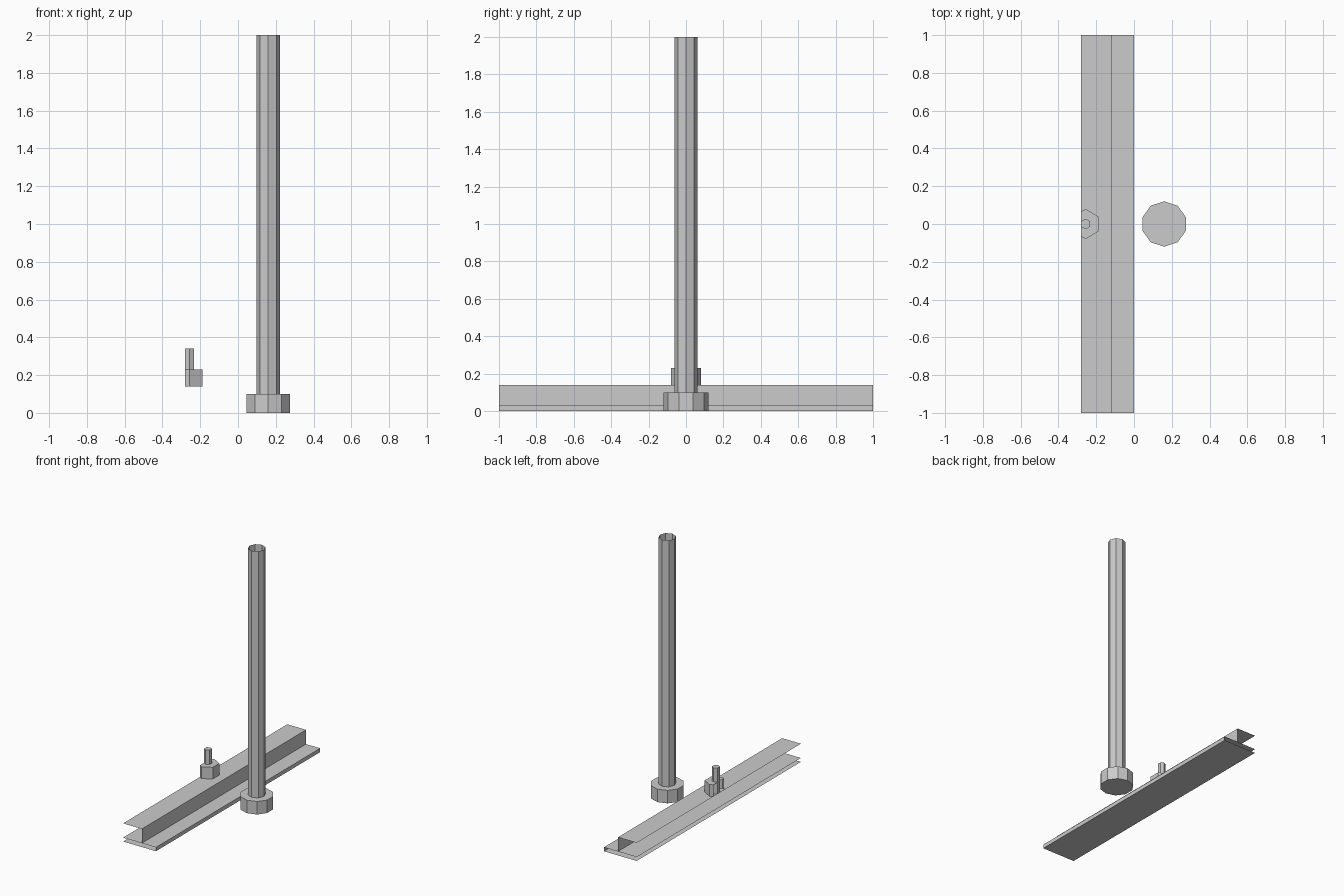
import bpy, bmesh
from math import sin, cos, pi

if "Cube" in bpy.data.objects:
    bpy.data.objects.remove(bpy.data.objects["Cube"])


def make(name, bm):
    me = bpy.data.meshes.new(name)
    bmesh.ops.recalc_face_normals(bm, faces=bm.faces)
    bm.to_mesh(me)
    bm.free()
    ob = bpy.data.objects.new(name, me)
    bpy.context.collection.objects.link(ob)
    return ob


def prism(name, x, r, sides, z0, z1, bottom=True, top=True, cut_x=None):
    """Upright prism with a corner pointing to +y."""
    bm = bmesh.new()
    ring = [(x + r * sin(2 * pi * i / sides), r * cos(2 * pi * i / sides)) for i in range(sides)]
    lo = [bm.verts.new((px, py, z0)) for px, py in ring]
    hi = [bm.verts.new((px, py, z1)) for px, py in ring]
    for i in range(sides):
        j = (i + 1) % sides
        bm.faces.new((lo[i], lo[j], hi[j], hi[i]))
    if bottom:
        bm.faces.new(lo)
    if top:
        bm.faces.new(hi)
    if cut_x is not None:
        bmesh.ops.bisect_plane(bm, geom=bm.verts[:] + bm.edges[:] + bm.faces[:],
                               plane_co=(cut_x, 0, 0), plane_no=(-1, 0, 0), clear_outer=True)
    return make(name, bm)


def sheet(name, profile):
    """Open x-z profile drawn out along y."""
    bm = bmesh.new()
    rows = [(bm.verts.new((x, -1, z)), bm.verts.new((x, 1, z))) for x, z in profile]
    for (a, b), (c, d) in zip(rows, rows[1:]):
        bm.faces.new((a, b, d, c))
    return make(name, bm)


# Half rail: base slab, then web and top flange
sheet("rail_base", [(-.28, .03), (0, .03), (0, 0), (-.28, 0)])
sheet("rail_web_and_flange", [(-.12, .03), (-.12, .14), (-.28, .14)])

# Post with open top, standing on a ten-sided foot
prism("post_foot", .16, .12, 10, 0, .1)
prism("post", .16, .062, 8, .1, 2, bottom=False, top=False)

# Bolt: nut sliced open at the rail's edge, with the shank through it
prism("nut", -.256, .079, 6, .14, .23, bottom=False, cut_x=-.28)
prism("bolt_shank", -.256, .028, 6, .14, .34, bottom=False)
